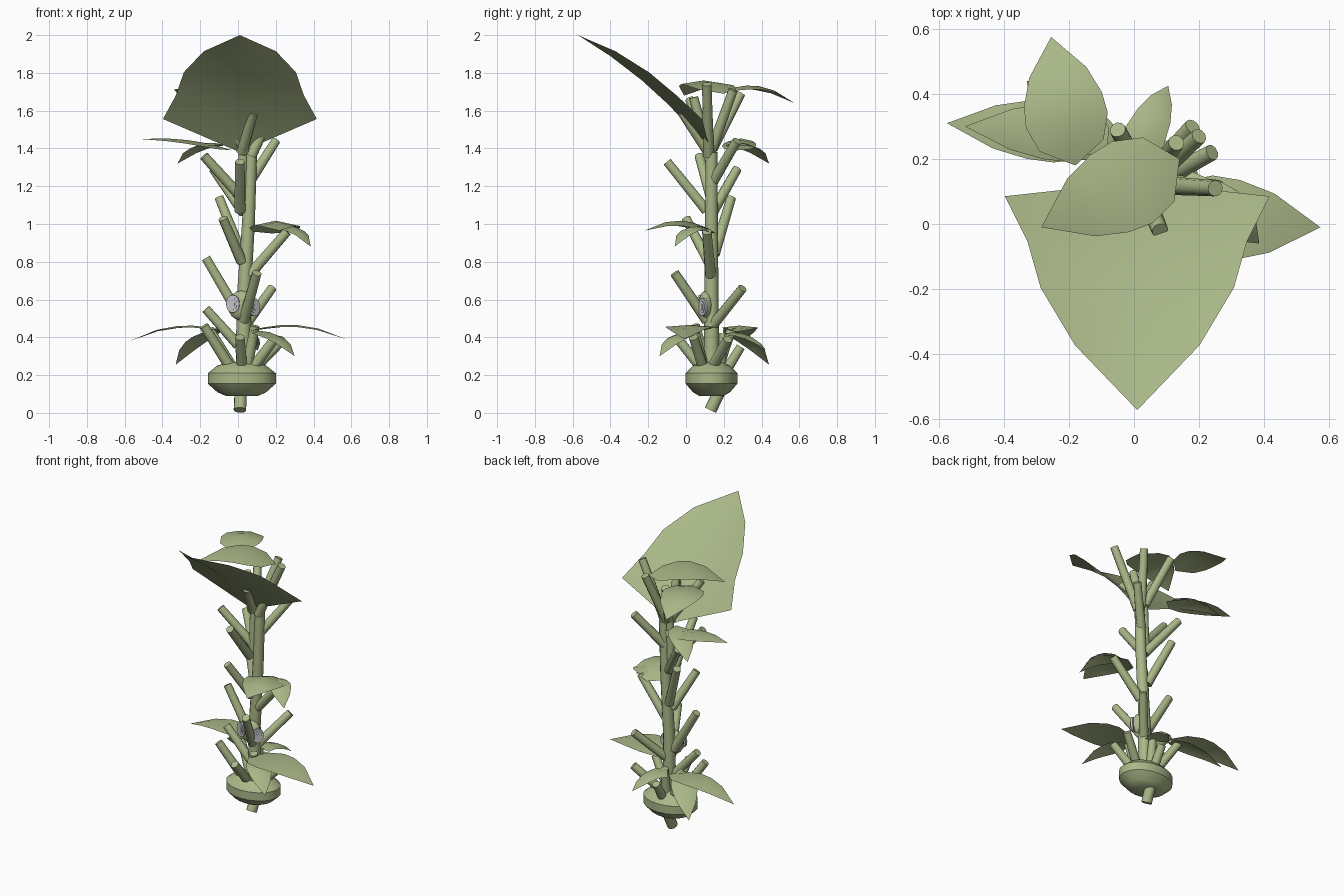
import bpy, bmesh, math
from mathutils import Vector


def material(name, rgb):
    m = bpy.data.materials.new(name)
    m.diffuse_color = (*rgb, 1)
    return m


GREEN = material("leaf green", (0.40, 0.475, 0.245))
GREY = material("pale grey", (0.55, 0.55, 0.58))


def finish(bm, name, mat, angle=40):
    bmesh.ops.recalc_face_normals(bm, faces=bm.faces)
    me = bpy.data.meshes.new(name)
    bm.to_mesh(me)
    bm.free()
    ob = bpy.data.objects.new(name, me)
    bpy.context.collection.objects.link(ob)
    me.materials.append(mat)
    bpy.ops.object.select_all(action='DESELECT')
    bpy.context.view_layer.objects.active = ob
    ob.select_set(True)
    bpy.ops.object.shade_smooth_by_angle(angle=math.radians(angle))
    return ob


def tube(name, points, radii, sides=10, mat=GREEN, flat=1.0):
    """Capped tube through points, rings square to the overall axis."""
    pts = [Vector(p) for p in points]
    q = (pts[-1] - pts[0]).to_track_quat('Z', 'Y')
    bm = bmesh.new()
    rings = []
    for p, r in zip(pts, radii):
        rings.append([bm.verts.new(p + q @ Vector((r * math.cos(a), flat * r * math.sin(a), 0)))
                      for a in (2 * math.pi * i / sides for i in range(sides))])
    for a, b in zip(rings, rings[1:]):
        for i in range(sides):
            j = (i + 1) % sides
            bm.faces.new((a[i], a[j], b[j], b[i]))
    bm.faces.new(rings[0][::-1])
    bm.faces.new(rings[-1])
    return finish(bm, name, mat)


# Leaf outline: (position along, half width) up to the tip
BROAD = [(0.16, 1.0), (0.36, 0.83), (0.56, 0.73), (0.78, 0.47)]
OVAL = [(0.15, 0.78), (0.34, 1.0), (0.50, 0.95), (0.71, 0.70)]


def leaf(name, base, tip, width, arch, lift, outline=OVAL):
    """Curved blade: rib arched by arch, edges raised by lift."""
    base, tip = Vector(base), Vector(tip)
    d = tip - base
    side = d.cross(Vector((0, 0, 1))).normalized()
    up = side.cross(d).normalized()
    bm = bmesh.new()
    first, rows = bm.verts.new(base), []
    for t, w in outline:
        rib = base + d * t + up * arch * 4 * t * (1 - t)
        edge = rib + up * lift * w
        rows.append([bm.verts.new(edge - side * width * w), bm.verts.new(rib),
                     bm.verts.new(edge + side * width * w)])
    last = bm.verts.new(tip)
    for k in (0, 1):
        bm.faces.new((first, rows[0][k + 1], rows[0][k]))
        for a, b in zip(rows, rows[1:]):
            bm.faces.new((a[k], a[k + 1], b[k + 1], b[k]))
        bm.faces.new((rows[-1][k], rows[-1][k + 1], last))
    return finish(bm, name, GREEN, 60)


# Oval bulb, root and main stem
CX, CY = 0.02, 0.135
bulb = [(0.085, 0.09), (0.13, 0.11), (0.18, 0.155), (0.18, 0.21), (0.13, 0.25), (0.07, 0.27)]
ob = tube("bulb", [(0, 0, z) for r, z in bulb], [r for r, z in bulb], 20)
for v in ob.data.vertices:
    x, y = v.co.x, v.co.y
    v.co.x, v.co.y = CX + x, CY + 0.76 * y
tube("root", [(0.01, 0.13, 0.015), (0.015, 0.18, 0.12)], [0.033, 0.033], 12)
tube("main_stem", [(0.03, CY, 0.24), (0.03, CY, 0.6), (0.055, CY, 1.0), (0.07, CY, 1.38)],
     [0.042, 0.037, 0.034, 0.031], 12)
tube("upper_stem", [(0.02, 0.13, 1.1), (0.03, 0.13, 1.46)], [0.027, 0.024])

# Side shoots, from stem to cut end
shoots = [
    # around the bulb
    ((-0.04, 0.11, 0.24), (-0.18, 0.05, 0.46)), ((-0.03, 0.17, 0.24), (-0.15, 0.24, 0.44)),
    ((0.09, 0.14, 0.24), (0.24, 0.22, 0.39)), ((0.02, 0.08, 0.24), (0.01, -0.05, 0.40)),
    ((0.05, 0.09, 0.25), (0.09, 0.04, 0.46)), ((0.02, 0.18, 0.24), (0.02, 0.2, 0.42)),
    ((0.02, 0.21, 0.22), (0.02, 0.29, 0.35)), ((0.08, 0.09, 0.24), (0.2, 0.04, 0.40)),
    # lower stem
    ((0.03, 0.13, 0.45), (0.18, 0.30, 0.66)), ((0.03, 0.11, 0.49), (0.10, -0.06, 0.74)),
    ((0.0, 0.13, 0.53), (-0.17, 0.13, 0.82)), ((0.0, 0.13, 0.36), (-0.17, 0.12, 0.55)),
    # middle stem
    ((0.02, 0.12, 0.80), (-0.08, 0.0, 1.03)), ((0.02, 0.15, 0.84), (-0.10, 0.24, 1.14)),
    ((0.06, 0.13, 0.73), (0.26, 0.11, 0.96)),
    # upper stem
    ((0.01, 0.11, 1.07), (0.01, -0.10, 1.33)), ((0.03, 0.14, 1.06), (-0.13, 0.27, 1.29)),
    ((0.01, 0.13, 1.15), (-0.18, 0.07, 1.36)), ((0.06, 0.14, 1.22), (0.20, 0.27, 1.44)),
    # crown
    ((0.02, 0.12, 1.38), (0.08, -0.02, 1.59)), ((0.07, 0.12, 1.36), (0.25, 0.11, 1.74)),
    ((0.05, 0.13, 1.38), (0.13, 0.25, 1.71)), ((0.03, 0.14, 1.40), (-0.05, 0.29, 1.69)),
    ((0.03, 0.12, 1.38), (0.04, 0.04, 1.67)), ((0.03, 0.13, 1.40), (-0.13, 0.02, 1.66)),
]
for i, (a, b) in enumerate(shoots):
    tube("shoot_%02d" % (i + 1), [a, b], [0.029, 0.025])

# Large crown blade
leaf("large_leaf", (0.01, 0.13, 1.38), (0.01, -0.572, 2.0), 0.407, 0.045, 0.078, BROAD)

# Smaller leaves: base, tip, half width, arch, edge lift
leaves = [
    ((-0.18, 0.18, 1.70), (-0.255, 0.575, 1.64), 0.128, 0.06, -0.02),
    ((0.14, 0.20, 1.69), (-0.285, -0.01, 1.68), 0.14, 0.075, -0.02),
    ((-0.03, 0.27, 1.39), (-0.52, 0.30, 1.45), 0.09, 0.025, -0.02),
    ((-0.08, 0.22, 1.42), (-0.32, 0.44, 1.32), 0.075, 0.05, -0.02),
    ((0.18, 0.16, 0.95), (0.22, -0.22, 0.965), 0.135, 0.06, -0.03),
    ((0.20, 0.12, 0.97), (0.385, -0.06, 0.88), 0.07, 0.06, -0.02),
    ((0.05, 0.035, 0.43), (0.573, -0.01, 0.39), 0.13, 0.055, -0.01),
    ((0.08, 0.06, 0.43), (0.30, -0.14, 0.30), 0.075, 0.05, -0.02),
    ((-0.06, 0.27, 0.43), (-0.575, 0.31, 0.38), 0.095, 0.055, -0.01),
    ((-0.10, 0.20, 0.45), (-0.33, 0.44, 0.255), 0.08, 0.045, -0.02),
    ((0.0, 0.20, 0.42), (0.105, 0.425, 0.33), 0.075, 0.04, -0.02, BROAD),
]
for i, args in enumerate(leaves):
    leaf("leaf_%02d" % (i + 1), *args)

# Swollen knot on the stem with two small stepped discs
bm = bmesh.new()
bmesh.ops.create_uvsphere(bm, u_segments=12, v_segments=8, radius=1)
for v in bm.verts:
    v.co = Vector((0.02 + 0.075 * v.co.x, 0.105 + 0.04 * v.co.y, 0.568 + 0.08 * v.co.z))
finish(bm, "stem_knot", GREEN)
for name, c, n in (("left_disc", (-0.025, 0.082, 0.577), (-0.25, -1, 0)),
                   ("right_disc", (0.08, 0.095, 0.56), (0.6, -0.8, 0))):
    c, n = Vector(c), Vector(n).normalized()
    for part, r, a, b in (("", 0.047, 0, 0.014), ("_ring", 0.032, 0.014, 0.018),
                          ("_centre", 0.017, 0.018, 0.022)):
        ob = tube(name + part, [c + n * a, c + n * b], [r, r], 16, GREY)
        # discs are taller than wide
        for v in ob.data.vertices:
            off = v.co - c
            v.co = c + n * off.dot(n) + Vector((0, 0, off.z)) + \
                (off - n * off.dot(n) - Vector((0, 0, off.z))) * 0.78
